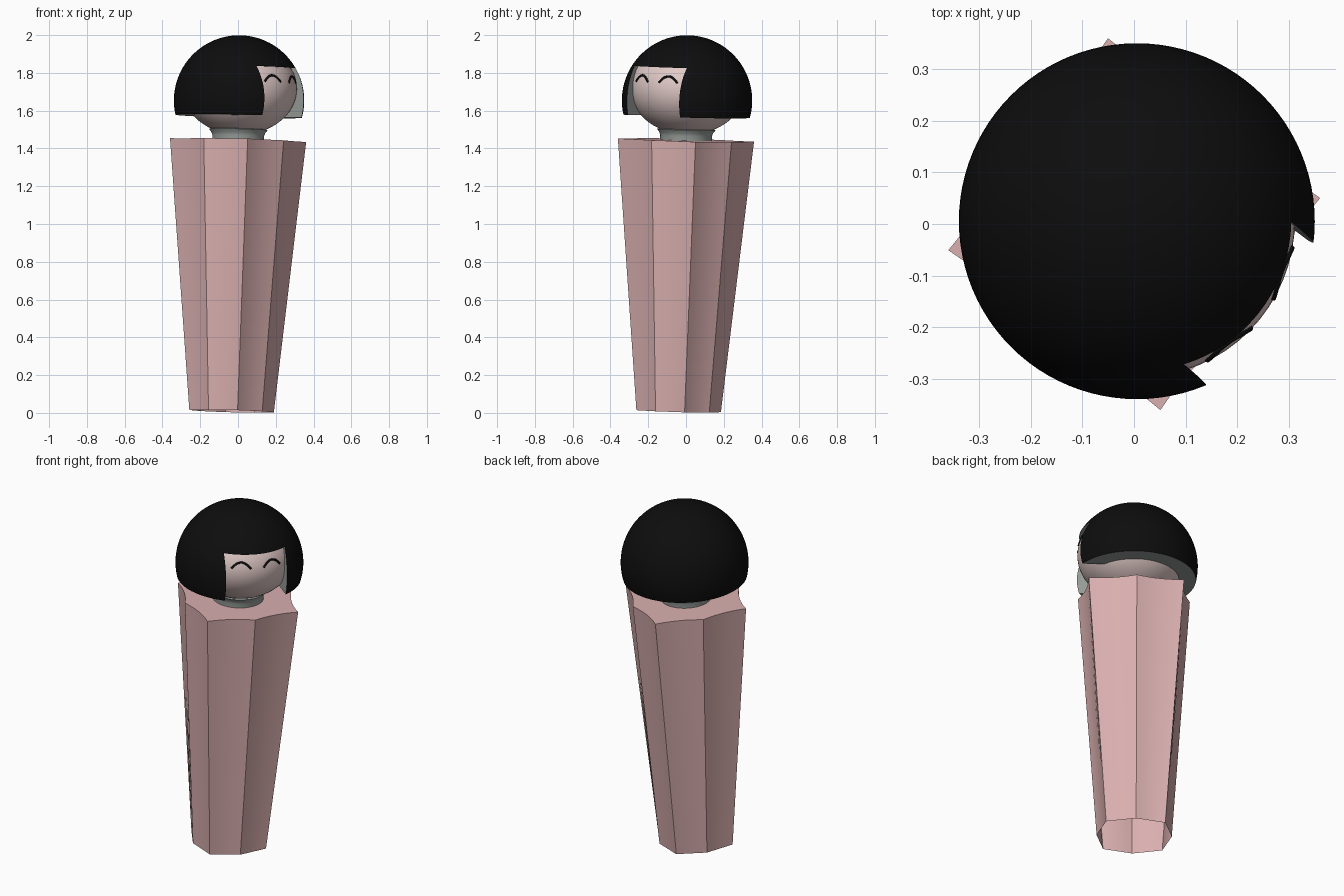
import bpy, bmesh, math
from mathutils import Matrix, Vector

if "Cube" in bpy.data.objects:
    bpy.data.objects.remove(bpy.data.objects["Cube"], do_unlink=True)

# The whole doll leans slightly about its base
LEAN = Matrix.Translation((-0.034, -0.039, 0.009)) @ \
    Vector((0, 0, 1)).rotation_difference(Vector((0.024, 0.027, 1))).to_matrix().to_4x4()
FACING = math.radians(-37)
HEAD_Z, HEAD_R, HEAD_H = 1.711, 0.305, 0.246
HAIR_Z, HAIR_R = 1.646, 0.345


def material(name, rgb):
    mat = bpy.data.materials.new(name)
    mat.use_nodes = True
    mat.diffuse_color = (*rgb, 1)
    bsdf = next(n for n in mat.node_tree.nodes if n.type == 'BSDF_PRINCIPLED')
    bsdf.inputs["Base Color"].default_value = (*rgb, 1)
    return mat


PINK = material("dusty_pink", (0.70, 0.43, 0.43))
SKIN = material("pale_skin", (0.75, 0.59, 0.57))
BLACK = material("black", (0.004, 0.004, 0.004))
GREY = material("grey", (0.31, 0.34, 0.32))


def finish(name, bm, mats, angle=25):
    """Turn a bmesh into a leaning, smooth shaded object."""
    bmesh.ops.recalc_face_normals(bm, faces=bm.faces)
    mesh = bpy.data.meshes.new(name)
    bm.to_mesh(mesh)
    bm.free()
    for mat in mats:
        mesh.materials.append(mat)
    mesh.shade_smooth()
    mesh.set_sharp_from_angle(angle=math.radians(angle))
    obj = bpy.data.objects.new(name, mesh)
    bpy.context.scene.collection.objects.link(obj)
    obj.matrix_world = LEAN
    return obj


def scalloped_ring(bm, z, long_r, short_r, sag, steps=8):
    """Eight-cornered ring with alternating radii and hollowed sides."""
    corners = []
    for i in range(8):
        a = math.radians(8 + 45 * i)
        r = short_r if i % 2 else long_r
        corners.append(Vector((r * math.cos(a), r * math.sin(a), z)))
    ring = []
    for i, p in enumerate(corners):
        q = corners[(i + 1) % 8]
        inward = Vector((p.y - q.y, q.x - p.x, 0)).normalized()
        for k in range(steps):
            t = k / steps
            ring.append(bm.verts.new(p.lerp(q, t) + inward * sag * 4 * t * (1 - t)))
    return ring


def bridge(bm, low, high):
    n = len(low)
    for i in range(n):
        j = (i + 1) % n
        bm.faces.new((low[i], low[j], high[j], high[i]))


# Body: open below, closed on top
bm = bmesh.new()
bottom = scalloped_ring(bm, 0, 0.226, 0.203, 0)
top = scalloped_ring(bm, 1.436, 0.364, 0.302, 0.016)
bridge(bm, bottom, top)
bm.faces.new(top)
finish("body", bm, [PINK])

# Neck: short flared collar
bm = bmesh.new()
rings = []
for r, z in ((0.137, 1.425), (0.137, 1.46), (0.142, 1.475), (0.155, 1.492), (0.13, 1.5)):
    rings.append([bm.verts.new((r * math.cos(k * math.tau / 48), r * math.sin(k * math.tau / 48), z))
                  for k in range(48)])
for low, high in zip(rings, rings[1:]):
    bridge(bm, low, high)
finish("neck", bm, [GREY], 35)

# Head: flattened sphere
bm = bmesh.new()
bmesh.ops.create_uvsphere(bm, u_segments=64, v_segments=32, radius=1,
                          matrix=Matrix.Translation((0, 0, HEAD_Z)) @
                          Matrix.Diagonal((HEAD_R, HEAD_R, HEAD_H, 1)))
finish("head", bm, [SKIN], 60)

# Hair: sphere cut flat below, with a square opening for the face
bm = bmesh.new()
bmesh.ops.create_uvsphere(bm, u_segments=96, v_segments=48, radius=HAIR_R,
                          matrix=Matrix.Translation((0, 0, HAIR_Z)))
cut = bmesh.ops.bisect_plane(bm, geom=bm.verts[:] + bm.edges[:] + bm.faces[:],
                             plane_co=(0, 0, 1.563), plane_no=(0, 0, -1), clear_outer=True)
rim = [e for e in cut["geom_cut"] if isinstance(e, bmesh.types.BMEdge)]
for face in bmesh.ops.contextual_create(bm, geom=rim)["faces"]:
    face.material_index = 1
hair = finish("hair", bm, [BLACK, GREY])

bm = bmesh.new()
low_z, fringe_z = 1.4, 1.824
bmesh.ops.create_cube(bm, size=1, matrix=Matrix.Rotation(FACING, 4, 'Z') @
                      Matrix.Translation((0.35, 0, (low_z + fringe_z) / 2)) @
                      Matrix.Diagonal((0.5, 0.346, fringe_z - low_z, 1)))
for face in bm.faces:
    face.material_index = 1
cutter = finish("face_opening_cutter", bm, [BLACK, GREY])
cutter.hide_render = True
boolean = hair.modifiers.new("face_opening", 'BOOLEAN')
boolean.operation = 'DIFFERENCE'
boolean.solver = 'EXACT'
boolean.object = cutter

# Bake the opening and drop the cutter
bpy.context.view_layer.update()
depsgraph = bpy.context.evaluated_depsgraph_get()
baked = bpy.data.meshes.new_from_object(hair.evaluated_get(depsgraph))
hair.modifiers.clear()
hair.data = baked
baked.shade_smooth()
baked.set_sharp_from_angle(angle=math.radians(25))
bpy.data.objects.remove(cutter, do_unlink=True)


# Eyes: closed, arched lash lines lying on the face
def eye(name, centre):
    curve = bpy.data.curves.new(name, 'CURVE')
    curve.dimensions = '3D'
    curve.bevel_depth = 0.006
    curve.bevel_resolution = 2
    curve.use_fill_caps = True
    spline = curve.splines.new('POLY')
    count = 17
    spline.points.add(count - 1)
    for i in range(count):
        t = 2 * i / (count - 1) - 1
        u = centre + 0.05 * t
        z = 1.777 - 0.034 * t * t
        r = HEAD_R * math.sqrt(1 - ((z - HEAD_Z) / HEAD_H) ** 2)
        p = Matrix.Rotation(FACING, 3, 'Z') @ Vector((math.sqrt(r * r - u * u), u, z))
        spline.points[i].co = (*p, 1)
    curve.materials.append(BLACK)
    obj = bpy.data.objects.new(name, curve)
    bpy.context.scene.collection.objects.link(obj)
    obj.matrix_world = LEAN


for side, name in ((-1, "right_eye"), (1, "left_eye")):
    eye(name, side * 0.086)
